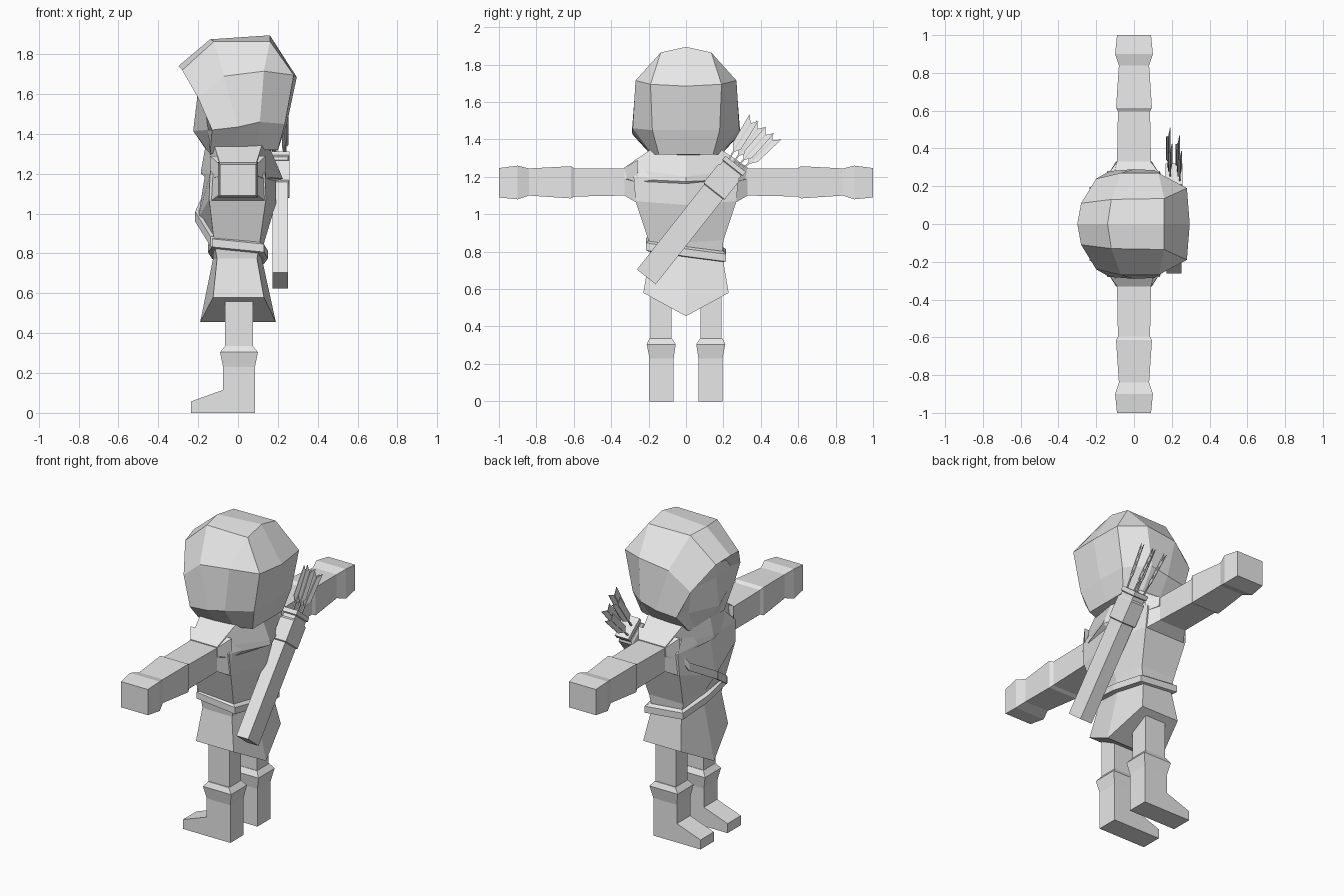
import bpy, bmesh, math
from mathutils import Vector

if "Cube" in bpy.data.objects:
    bpy.data.objects.remove(bpy.data.objects["Cube"])

GREY = bpy.data.materials.new("plain_grey")
GREY.diffuse_color = (0.8, 0.8, 0.8, 1)
GREY.use_nodes = True
GREY.node_tree.nodes["Principled BSDF"].inputs["Base Color"].default_value = GREY.diffuse_color


def skin(name, rows, closed=True, caps=True, mirror=False):
    """Join rows of points with flat faces; repeated points collapse."""
    bm = bmesh.new()
    found = {}

    def vert(p):
        key = tuple(round(c, 4) for c in p)
        if key not in found:
            found[key] = bm.verts.new(key)
        return found[key]

    def face(points):
        vs = list(dict.fromkeys(vert(p) for p in points))
        if len(vs) > 2 and not bm.faces.get(vs):
            bm.faces.new(vs)

    n = len(rows[0])
    for a, b in zip(rows, rows[1:]):
        for i in range(n if closed else n - 1):
            j = (i + 1) % n
            face((a[i], a[j], b[j], b[i]))
    if caps:
        face(rows[0])
        face(rows[-1])
    bmesh.ops.recalc_face_normals(bm, faces=bm.faces)
    mesh = bpy.data.meshes.new(name)
    bm.to_mesh(mesh)
    bm.free()
    mesh.materials.append(GREY)
    obj = bpy.data.objects.new(name, mesh)
    bpy.context.collection.objects.link(obj)
    if mirror:
        m = obj.modifiers.new("mirror", "MIRROR")
        m.use_axis = (False, True, False)
        m.merge_threshold = 0.0005
    return obj


def hexa(front, side, back, tilt=0.0):
    """Six-sided body ring: front (x,z), side (x0,x1,y,z), back (x,z)."""
    x0, x1, y, z = side
    pts = [(front[0], 0, front[1]), (x0, -y, z), (x1, -y, z),
           (back[0], 0, back[1]), (x1, y, z), (x0, y, z)]
    return [(px, py, pz - tilt * py - 0.1 * (tilt > 0) * px) for px, py, pz in pts]


def rect(x0, x1, y0, y1, z):
    return [(x0, y0, z), (x1, y0, z), (x1, y1, z), (x0, y1, z)]


# Torso
skin("torso", [
    hexa((-.125, .77), (-.105, .095, .19, .77), (.12, .77)),
    hexa((-.13, .87), (-.12, .11, .2, .86), (.13, .85)),
    hexa((-.2, .98), (-.145, .14, .27, 1.07), (.19, 1.05)),
    hexa((-.165, 1.2), (-.14, .135, .28, 1.2), (.19, 1.18)),
    hexa((-.15, 1.3), (-.11, .11, .17, 1.31), (.14, 1.3))])

# Skirt with pointed front and back hems
skirt = hexa((-.19, .455), (-.125, .13, .228, .58), (.19, .455))
skin("skirt", [hexa((-.125, .775), (-.105, .095, .195, .775), (.12, .775)), skirt], caps=False)
skin("skirt_underside", [skirt[1:3], [skirt[0], skirt[3]], [skirt[5], skirt[4]]],
     closed=False, caps=False)

# Slanted belt
skin("belt", [hexa((-r, z), (-r + .02, r - .02, .195 + e, z), (r, z), .14)
              for z, r, e in ((.785, .135, .005), (.79, .15, .02), (.83, .15, .02), (.84, .13, .005))])

# Shoulder mantle under the hood
skin("mantle", [
    hexa((-.165, 1.33), (-.12, .12, .19, 1.345), (.155, 1.34)),
    hexa((-.185, 1.22), (-.09, .09, .33, 1.25), (.215, 1.2)),
    hexa((-.185, 1.2), (-.095, .095, .33, 1.19), (.225, 1.175)),
    hexa((-.16, 1.18), (-.13, .13, .275, 1.175), (.185, 1.162))])

# Arms: shoulder flare, upper arm, forearm guard, hand
arm_rings = []
for y, w, z0, z1 in ((.26, .14, 1.06, 1.29), (.33, .09, 1.1, 1.245), (.595, .085, 1.095, 1.245),
                     (.615, .095, 1.085, 1.257), (.84, .08, 1.1, 1.245),
                     (.9, .1, 1.08, 1.26), (1.0, .09, 1.09, 1.247)):
    arm_rings.append([(-w, y, z0), (w, y, z0), (w, y, z1), (-w, y, z1)])
skin("arms", arm_rings, mirror=True)

# Legs, boots and feet
skin("legs", [rect(-.065, .075, .078, .19, .33), rect(-.065, .075, .078, .19, .7)], mirror=True)
skin("boots", [rect(-.075, .085, .066, .195, 0), rect(-.075, .085, .066, .195, .23),
               rect(-.09, .1, .055, .21, .305), rect(-.065, .075, .075, .195, .335)], mirror=True)
skin("feet", [[(-.07, y, 0), (-.235, y, 0), (-.235, y, .058), (-.07, y, .117)]
              for y in (.066, .195)], mirror=True)

# Hood: half shell, front rim to back, then mirrored
rim = [(-.30, 0, 1.74), (-.28, .11, 1.72), (-.2, .24, 1.58), (-.13, .28, 1.42), (-.14, .17, 1.3), (-.14, 0, 1.29)]
crown = [(-.14, 0, 1.875), (-.12, .13, 1.865), (-.07, .27, 1.69), (0, .29, 1.435), (-.02, .18, 1.31), (-.02, 0, 1.3)]
rear = [(.16, 0, 1.895), (.16, .135, 1.865), (.13, .27, 1.715), (.11, .285, 1.46), (.1, .18, 1.32), (.1, 0, 1.31)]
back = [(.295, 0, 1.685), (.28, .19, 1.695), (.28, .19, 1.695), (.235, .18, 1.45), (.2, .145, 1.32), (.2, 0, 1.32)]
spine = [(.295, 0, 1.685)] * 3 + [(.245, 0, 1.45), (.2, 0, 1.32), (.2, 0, 1.32)]
# Recessed face inside the rim
face_edge = [(-.2, 0, 1.66), (-.2, .1, 1.65), (-.17, .19, 1.57), (-.15, .19, 1.42), (-.14, .12, 1.3), (-.14, 0, 1.29)]
face_mid = [(-.2, 0, 1.66)] * 2 + [(-.205, 0, 1.58), (-.225, 0, 1.415), (-.14, 0, 1.29), (-.14, 0, 1.29)]
skin("hood", [face_mid, face_edge, rim, crown, rear, back, spine],
     closed=False, caps=False, mirror=True)

# Chest strap over one shoulder
strap = [(-.12, .25, 1.19), (-.155, .2, 1.1), (-.207, 0, .985), (-.13, -.2, .86)]
skin("strap", [[(x + d, y, z + h) for d, h in ((-.008, -.025), (-.008, .025), (.012, .025), (.012, -.025))]
               for x, y, z in strap])

# Quiver slung across the back
U = Vector((0, .62, .785))
V = Vector((0, .785, -.62))
BASE = Vector((.212, -.212, .665))


def on_quiver(x, u, v):
    return BASE + U * u + V * v + Vector((x, 0, 0))


quiver = []
for u, w, d in ((0, .064, .04), (.58, .064, .04), (.585, .072, .046), (.71, .072, .046),
                (.72, .062, .04), (.74, .062, .04), (.745, .07, .046), (.77, .07, .046)):
    quiver.append([on_quiver(x, u, v) for x, v in ((-d, -w), (d, -w), (d, w), (-d, w))])
skin("quiver", quiver)

# Arrows with notched feathers
for k, (x, v) in enumerate(((.03, -.075), (-.02, -.025), (.02, .03), (-.03, .08))):
    def along(t, side, dx):
        return on_quiver(x + dx, .75 + t, v * (.55 + 1.7 * t) + side)
    skin(f"arrow_shaft_{k}", [[along(t, a, b) for a, b in ((-.004, -.004), (.004, -.004), (.004, .004), (-.004, .004))]
                              for t in (0, .24)])
    feather = [(.06, 0), (.1, .028), (.275, .03), (.24, 0), (.275, -.03), (.1, -.028)]
    skin(f"arrow_feather_{k}", [[along(t, s, dx + s * .35) for t, s in feather] for dx in (-.002, .002)])
